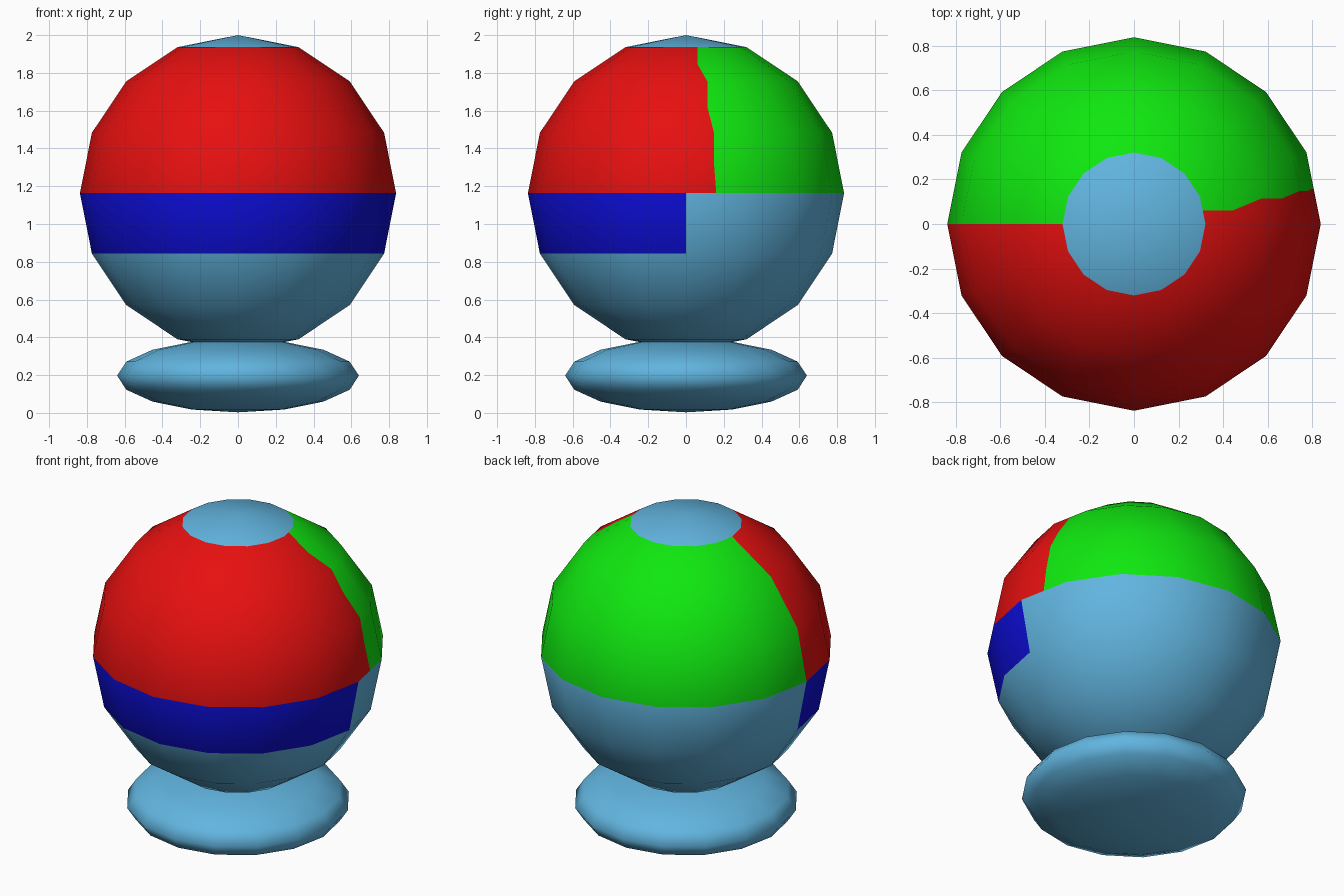
import bpy, bmesh, math

if "Cube" in bpy.data.objects:
    bpy.data.objects.remove(bpy.data.objects["Cube"])

CZ, R = 1.163, 0.837
STEP = math.radians(22.5)


def material(name, rgb):
    m = bpy.data.materials.new(name)
    m.diffuse_color = (*rgb, 1)
    m.use_nodes = True
    m.node_tree.nodes["Principled BSDF"].inputs["Base Color"].default_value = m.diffuse_color
    return m


pale = material("pale_blue", (0.12, 0.46, 0.74))
red = material("red", (0.8, 0.005, 0.005))
green = material("green", (0.005, 0.8, 0.005))
blue = material("deep_blue", (0.004, 0.004, 0.68))


def sphere_mesh(radius):
    bm = bmesh.new()
    bmesh.ops.create_uvsphere(bm, u_segments=16, v_segments=8, radius=radius)
    return bm


def finish(bm, name, z, mats, squash=1.0):
    for v in bm.verts:
        v.co.z = v.co.z * squash + z
    for f in bm.faces:
        f.smooth = True
    me = bpy.data.meshes.new(name)
    bm.to_mesh(me)
    bm.free()
    for m in mats:
        me.materials.append(m)
    ob = bpy.data.objects.new(name, me)
    bpy.context.collection.objects.link(ob)
    return ob


def angle(p):
    return math.atan2(p.y, p.x)


# Base: flattened sphere
finish(sphere_mesh(0.64), "base", 0.197, [pale], 0.194 / 0.64)

# Ball: cut the stepped seam between the red and green panels on the right
bm = sphere_mesh(R)
cap = R * math.cos(STEP)
seam_faces = [f for f in bm.faces if len(f.verts) == 4
              and 0 < f.calc_center_median().z < cap
              and 0 < angle(f.calc_center_median()) < STEP]
seam_edges = set()
for f in seam_faces:
    for e in f.edges:
        if abs(e.verts[0].co.z - e.verts[1].co.z) < 0.001:
            seam_edges.add(e)
    vs = sorted(f.verts, key=lambda v: v.co.z)
    low = min(vs[:2], key=lambda v: v.co.y)
    high = max(vs[2:], key=lambda v: v.co.y)
    bmesh.utils.face_split(f, low, high)
    seam_edges.add(bm.edges.get((low, high)))
bmesh.ops.subdivide_edges(bm, edges=list(seam_edges), cuts=1)

# Ball colours by height band and direction
for f in bm.faces:
    c = f.calc_center_median()
    if 0 < c.z < cap - 0.001:
        is_red = c.y < 0 or (c.x > 0 and angle(c) < STEP / 2 + 0.001)
        f.material_index = 1 if is_red else 2
    elif -R * math.sin(STEP) < c.z < 0 and c.y < 0:
        f.material_index = 3
finish(bm, "ball", CZ, [pale, red, green, blue])
